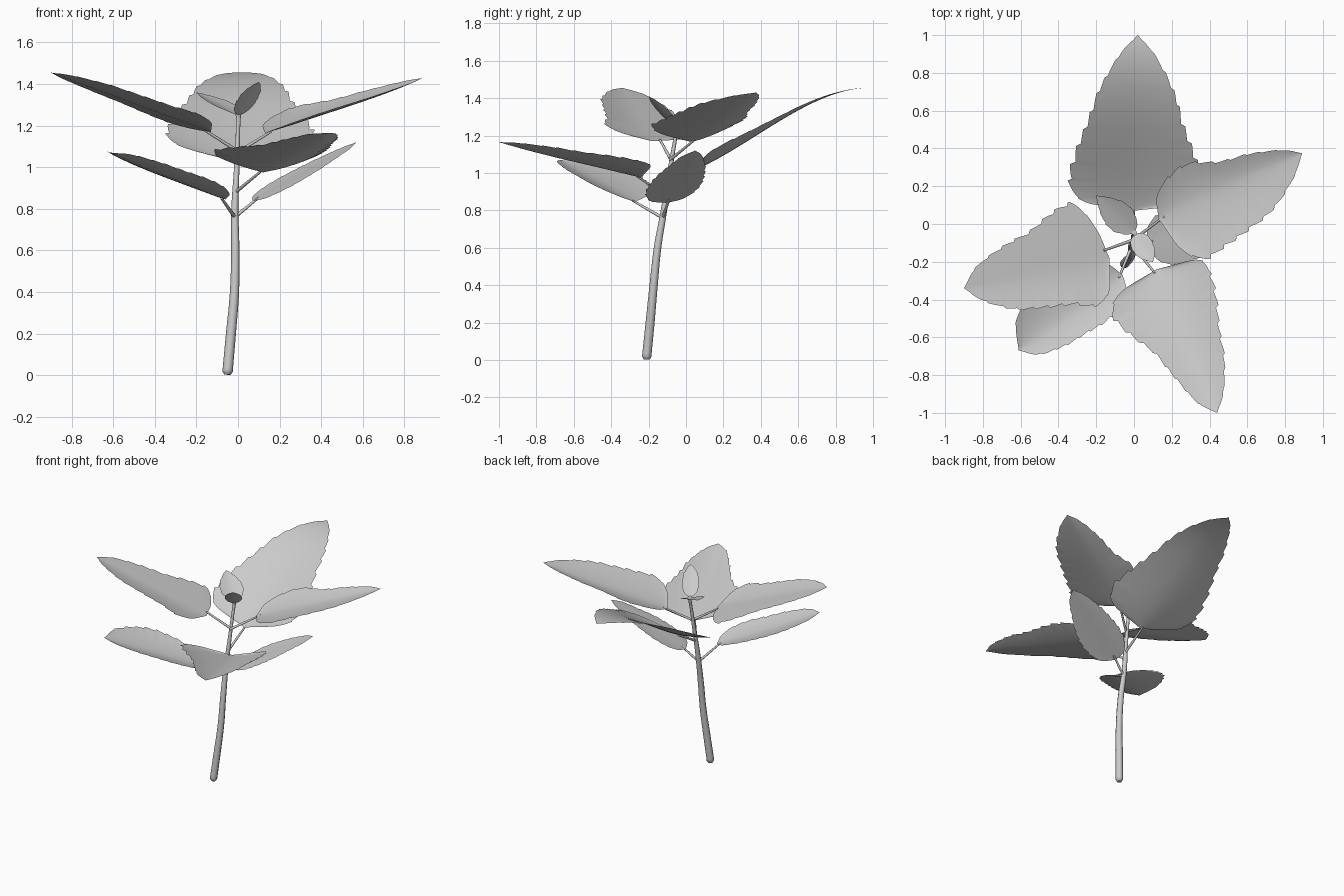
import bpy, bmesh, math
from mathutils import Vector

if "Cube" in bpy.data.objects:
    bpy.data.objects.remove(bpy.data.objects["Cube"], do_unlink=True)

# One plain grey for the whole plant
GREY = (0.6, 0.6, 0.6, 1.0)
grey = bpy.data.materials.new("plain_grey")
grey.diffuse_color = GREY
grey.use_nodes = True
grey.node_tree.nodes["Principled BSDF"].inputs["Base Color"].default_value = GREY

STATIONS = (0, 0.04, 0.15, 0.3, 0.5, 0.7, 0.9, 1)


def half_width(widths, t):
    """Smooth interpolation of half widths along the leaf, closed at both ends."""
    w = (0,) + tuple(widths) + (0,)
    last = len(w) - 1
    i = max(k for k in range(last) if STATIONS[k] <= t)

    def slope(k):
        a, b = max(k - 1, 0), min(k + 1, last)
        return (w[b] - w[a]) / (STATIONS[b] - STATIONS[a])

    h = STATIONS[i + 1] - STATIONS[i]
    u = (t - STATIONS[i]) / h
    return max(0, (2*u**3 - 3*u*u + 1) * w[i] + (u**3 - 2*u*u + u) * h * slope(i)
               + (3*u*u - 2*u**3) * w[i + 1] + (u**3 - u*u) * h * slope(i + 1))


def leaf(name, base, tip, left, right, rise_left=0.0, rise_right=0.0,
         arch=0.0, fade=0.0, teeth=10, rows=90, cols=6):
    """Single-skin blade: midrib from base to tip, each half curled up by its rise."""
    base, tip = Vector(base), Vector(tip)
    along = tip - base
    side = Vector((-along.y, along.x, 0)).normalized()
    bm = bmesh.new()
    grid = []
    for r in range(rows + 1):
        t = r / rows
        t = t * t * (3 - 2 * t) * 0.5 + t * 0.5
        rib = base + along * t + Vector((0, 0, arch * 4 * t * t * (1 - t)))
        row = []
        for c in range(-cols, cols + 1):
            widths, rise = (left, rise_left) if c > 0 else (right, rise_right)
            f = c / cols
            # soft forward-pointing teeth on the margin
            phase = (t * teeth + (0.35 if c > 0 else 0)) % 1
            tooth = 1 + 0.08 * (phase - 0.5) * abs(f) ** 3 * min(1, 6 * t)
            w = half_width(widths, t) * tooth
            lift = rise * (1 - t) ** fade * w * abs(f) ** 1.6
            row.append(bm.verts.new(rib + side * (w * f) + Vector((0, 0, lift))))
        grid.append(row)
    for r in range(rows):
        for c in range(2 * cols):
            bm.faces.new((grid[r][c], grid[r + 1][c], grid[r + 1][c + 1], grid[r][c + 1]))
    bmesh.ops.remove_doubles(bm, verts=bm.verts, dist=0.0002)
    bmesh.ops.recalc_face_normals(bm, faces=bm.faces)
    if sum(f.normal.z * f.calc_area() for f in bm.faces) < 0:
        bmesh.ops.reverse_faces(bm, faces=bm.faces)
    for f in bm.faces:
        f.smooth = True
    me = bpy.data.meshes.new(name)
    bm.to_mesh(me)
    bm.free()
    me.materials.append(grey)
    bpy.context.collection.objects.link(bpy.data.objects.new(name, me))


def tube(name, points):
    """Round tapered stalk through (x, y, z, radius) points."""
    cu = bpy.data.curves.new(name, 'CURVE')
    cu.dimensions = '3D'
    cu.bevel_depth = 1.0
    cu.bevel_resolution = 2
    cu.resolution_u = 6
    cu.use_fill_caps = True
    sp = cu.splines.new('BEZIER')
    sp.bezier_points.add(len(points) - 1)
    for bp, (x, y, z, rad) in zip(sp.bezier_points, points):
        bp.co = (x, y, z)
        bp.radius = rad
        bp.handle_left_type = bp.handle_right_type = 'AUTO'
    cu.materials.append(grey)
    ob = bpy.data.objects.new(name, cu)
    bpy.context.collection.objects.link(ob)
    bpy.ops.object.select_all(action='DESELECT')
    ob.select_set(True)
    bpy.context.view_layer.objects.active = ob
    bpy.ops.object.convert(target='MESH')
    bpy.ops.object.shade_smooth_by_angle(angle=math.radians(50))


# Main stem, rounded off at the foot
tube("stem", [(-0.051, -0.211, 0.003, 0.016), (-0.05, -0.21, 0.018, 0.025),
              (-0.034, -0.192, 0.2, 0.024), (-0.017, -0.173, 0.4, 0.022),
              (-0.013, -0.152, 0.6, 0.02), (-0.015, -0.118, 0.8, 0.017),
              (-0.006, -0.088, 1.0, 0.013), (0.0, -0.058, 1.18, 0.01),
              (0.002, -0.048, 1.235, 0.011), (0.002, -0.046, 1.255, 0.014)])

# Large blades: base, tip, half widths on each side, curl of each side
leaf("back_leaf", (0, 0.07, 1.025), (0.02, 1.0, 1.455),
     (0.25, 0.34, 0.32, 0.255, 0.19, 0.085), (0.25, 0.35, 0.32, 0.25, 0.19, 0.085),
     0.2, 0.2, arch=0.115, fade=1.2)
leaf("upper_left_leaf", (0.13, 0.03, 1.165), (0.89, 0.375, 1.43),
     (0.10, 0.17, 0.20, 0.14, 0.11, 0.055), (0.18, 0.29, 0.28, 0.25, 0.20, 0.09),
     0.25, 0.16, arch=-0.015)
leaf("upper_right_leaf", (-0.13, -0.18, 1.17), (-0.9, -0.34, 1.455),
     (0.16, 0.23, 0.20, 0.185, 0.16, 0.08), (0.15, 0.31, 0.30, 0.22, 0.17, 0.09),
     0.2, -0.02)
leaf("front_leaf", (0.12, -0.24, 0.975), (0.44, -1.0, 1.165),
     (0.21, 0.25, 0.235, 0.185, 0.145, 0.07), (0.21, 0.305, 0.27, 0.18, 0.13, 0.07),
     0.25, 0.24, arch=-0.01)
leaf("lower_right_leaf", (-0.06, -0.27, 0.845), (-0.61, -0.67, 1.07),
     (0.07, 0.125, 0.145, 0.135, 0.12, 0.075), (0.09, 0.16, 0.21, 0.24, 0.21, 0.12),
     0.22, 0.25, arch=-0.01)
leaf("lower_left_leaf", (0.07, -0.1, 0.84), (0.57, 0.05, 1.12),
     (0.07, 0.12, 0.14, 0.13, 0.10, 0.05), (0.09, 0.14, 0.16, 0.15, 0.11, 0.06),
     0.1, -0.06)

# Two young blades at the top of the stem
leaf("young_back_leaf", (0.005, -0.04, 1.25), (-0.2, 0.15, 1.36),
     (0.03, 0.055, 0.075, 0.075, 0.055, 0.022), (0.03, 0.055, 0.075, 0.075, 0.055, 0.022),
     0.15, 0.15, teeth=5, rows=40)
leaf("young_front_leaf", (0.005, -0.055, 1.25), (0.1, -0.2, 1.41),
     (0.025, 0.045, 0.055, 0.055, 0.045, 0.02), (0.025, 0.045, 0.055, 0.055, 0.045, 0.02),
     0.15, 0.15, teeth=5, rows=40)

# Leaf stalks from the stem to each blade
STALKS = {
    "back_leaf_stalk": ((-0.008, -0.1, 0.92), (0, 0.09, 1.03)),
    "upper_left_stalk": ((-0.005, -0.085, 1.07), (0.16, 0.04, 1.172)),
    "upper_right_stalk": ((-0.005, -0.085, 1.08), (-0.16, -0.14, 1.178)),
    "front_leaf_stalk": ((-0.012, -0.105, 0.88), (0.11, -0.26, 0.98)),
    "lower_right_stalk": ((-0.015, -0.125, 0.76), (-0.08, -0.285, 0.852)),
    "lower_left_stalk": ((-0.015, -0.125, 0.76), (0.1, -0.09, 0.855)),
}
for name, (a, b) in STALKS.items():
    mid = [(p + q) / 2 for p, q in zip(a, b)]
    tube(name, [(*a, 0.009), (*mid, 0.0075), (*b, 0.006)])
